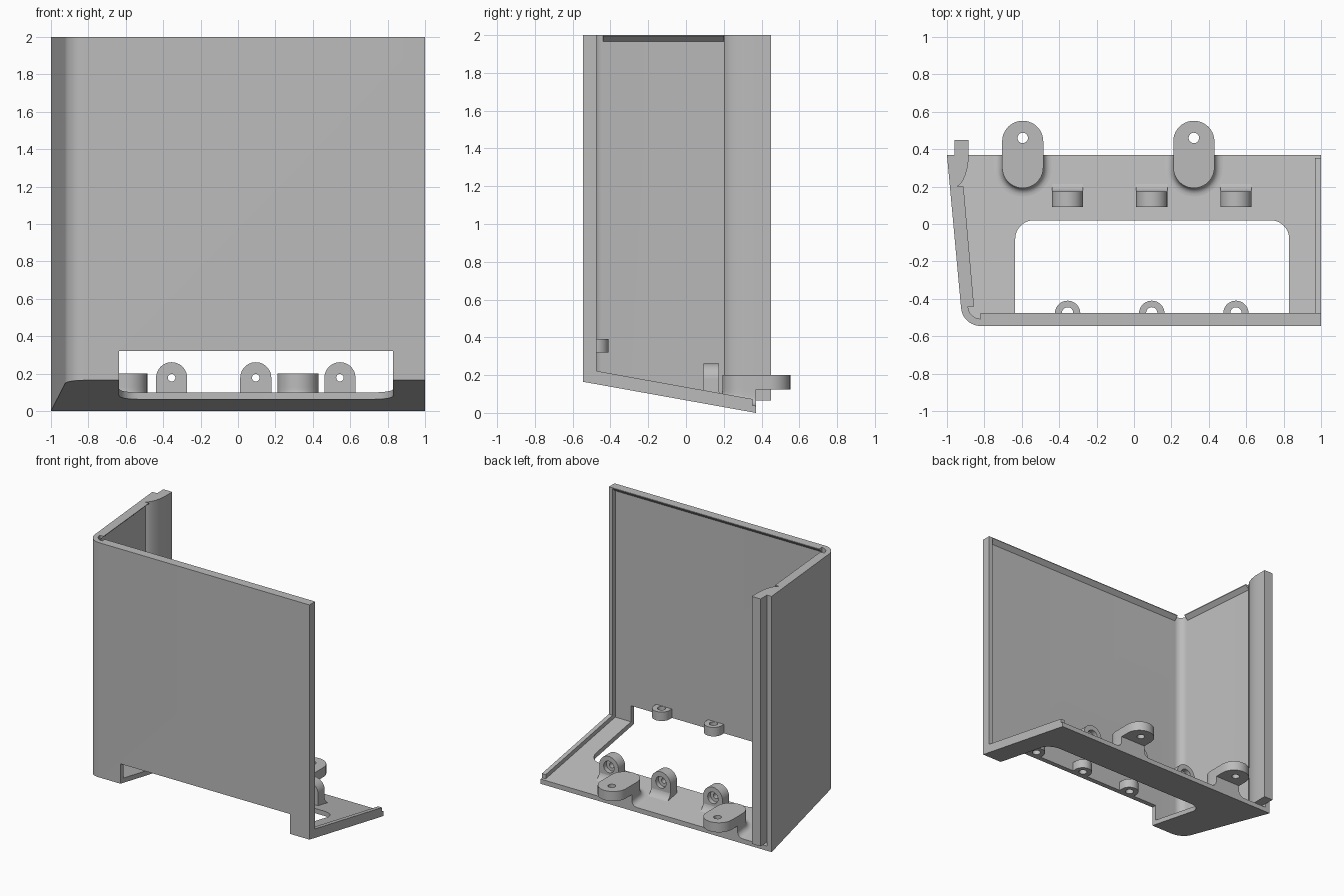
import bpy, bmesh
from math import sin, cos, radians, pi

if "Cube" in bpy.data.objects:
    bpy.data.objects.remove(bpy.data.objects["Cube"], do_unlink=True)

grey = bpy.data.materials.new("plastic_grey")
grey.use_nodes = True
COLOUR = (0.5, 0.5, 0.5, 1)
grey.diffuse_color = COLOUR
grey.node_tree.nodes["Principled BSDF"].inputs["Base Color"].default_value = COLOUR
parts = []
FLOOR = 0.037            # vertical floor thickness
BOSS_X = (-0.355, 0.095, 0.545)
TAB_X = (-0.595, 0.32)


def under(y):
    """Height of the sloping underside."""
    return 0.18 * (0.37 - y)


def loft(name, rings):
    """Skin equal rings of points and cap both ends."""
    bm = bmesh.new()
    rows = [[bm.verts.new(p) for p in ring] for ring in rings]
    n = len(rows[0])
    for a, b in zip(rows, rows[1:]):
        for i in range(n):
            j = (i + 1) % n
            bm.faces.new((a[i], a[j], b[j], b[i]))
    bm.faces.new(rows[0])
    bm.faces.new(rows[-1])
    bmesh.ops.recalc_face_normals(bm, faces=bm.faces)
    mesh = bpy.data.meshes.new(name)
    bm.to_mesh(mesh)
    bm.free()
    mesh.materials.append(grey)
    ob = bpy.data.objects.new(name, mesh)
    bpy.context.collection.objects.link(ob)
    parts.append(ob)
    return ob


def arc(cx, cy, r, start, end, steps=12):
    angles = [radians(start + (end - start) * i / steps) for i in range(steps + 1)]
    return [(cx + r * cos(a), cy + r * sin(a)) for a in angles]


def upright(name, plan, low, high):
    """Extrude a plan in z; low and high are heights or functions of y."""
    def level(h):
        return [(x, y, h(y) if callable(h) else h) for x, y in plan]
    return loft(name, [level(low), level(high)])


def along_x(name, profile, x0, x1):
    return loft(name, [[(x, y, z) for y, z in profile] for x in (x0, x1)])


def along_y(name, profile, y0, y1):
    return loft(name, [[(x, y, z) for x, z in profile] for y in (y0, y1)])


def rect(x0, x1, y0, y1):
    return [(x0, y0), (x1, y0), (x1, y1), (x0, y1)]


def cut(target, cutter):
    mod = target.modifiers.new("cut", 'BOOLEAN')
    mod.operation, mod.solver, mod.object = 'DIFFERENCE', 'EXACT', cutter
    bpy.context.view_layer.objects.active = target
    bpy.ops.object.modifier_apply(modifier=mod.name)
    parts.remove(cutter)
    bpy.data.objects.remove(cutter, do_unlink=True)


# Front and side walls with a rounded corner
outer = arc(-0.82, -0.44, 0.105, 270, 185)
inner = arc(-0.82, -0.44, 0.067, 185, 270)
walls = upright("walls",
                [(1, -0.545)] + outer + [(-1, 0.37), (-0.958, 0.37)] + inner + [(1, -0.507)],
                under, 2)
cut(walls, upright("opening_cutter", rect(-0.635, 0.83, -0.7, -0.3), -0.2, 0.32))

# Full-height flange on the free edge of the side wall
upright("side_flange",
        [(-0.96, 0.45), (-0.96, 0.21), (-0.947, 0.2), (-0.93, 0.212), (-0.915, 0.232),
         (-0.901, 0.262), (-0.891, 0.3), (-0.885, 0.34), (-0.884, 0.37), (-0.884, 0.45)],
        0.065, 2)

# Sloping floor with a round-cornered cutout open to the front
plan = [(0.83, -0.53), (1, -0.53), (1, 0.37), (-0.98, 0.37), (-0.905, -0.45),
        (-0.83, -0.53), (-0.635, -0.53)]
plan += arc(-0.535, -0.08, 0.1, 180, 90) + arc(0.73, -0.08, 0.1, 90, 0)
upright("floor", plan, under, lambda y: under(y) + FLOOR)

# Lips along the open edges
upright("floor_lip", rect(0.967, 1, -0.51, 0.352), lambda y: under(y) + 0.01,
        lambda y: under(y) + 0.07)
upright("front_edge_lip", rect(0.967, 1, -0.52, -0.475), under, 2)
along_x("front_top_lip", [(-0.52, 2), (-0.475, 2), (-0.475, 1.995), (-0.507, 1.965),
                          (-0.52, 1.965)], -0.82, 1)


def side_lip_ring(y):
    x = -0.887 - 0.0875 * (y + 0.446)
    return [(x - 0.015, y, 2), (x + 0.032, y, 2), (x + 0.032, y, 1.995),
            (x, y, 1.965), (x - 0.015, y, 1.965)]


loft("side_top_lip", [side_lip_ring(-0.44), side_lip_ring(0.2)])

for i, x in enumerate(BOSS_X, 1):
    # Upright screw bosses on the floor, counterbored from the back
    boss = along_y(f"floor_boss_{i}",
                   [(x + 0.083, 0.06)] + arc(x, 0.178, 0.083, 0, 180, 24) + [(x - 0.083, 0.06)],
                   0.092, 0.175)
    cut(boss, along_y("hole_cutter", arc(x, 0.178, 0.02, 0, 345, 23), 0, 0.3))
    cut(boss, along_y("bore_cutter", arc(x, 0.178, 0.045, 0, 345, 23), 0.14, 0.3))
    fillet = arc(0.245, 0.13, 0.072, 180, 270, 8)
    along_x(f"floor_boss_fillet_{i}", [(0.16, 0.04)] + [(0.16, 0.13)] + fillet + [(0.245, 0.04)],
            x - 0.083, x + 0.083)

    # Small flat bosses on the front wall above the opening
    wall_boss = upright(f"wall_boss_{i}",
                        [(x + 0.068, -0.52)] + arc(x, -0.478, 0.068, 0, 180, 20)
                        + [(x - 0.068, -0.52)], 0.32, 0.39)
    cut(wall_boss, upright("hole_cutter", arc(x, -0.475, 0.03, 0, 345, 23), 0.2, 0.5))

for i, x in enumerate(TAB_X, 1):
    # Overhanging mounting tabs with a round hole
    tab = upright(f"mounting_tab_{i}",
                  arc(x, 0.302, 0.11, 180, 360, 20) + arc(x, 0.442, 0.11, 0, 180, 20),
                  0.125, 0.2)
    cut(tab, upright("hole_cutter", arc(x, 0.46, 0.028, 0, 345, 23), 0, 0.4))

    # Columns under the tabs, flaring into the floor
    rings = []
    for step in range(7):
        a = step / 6 * pi / 2
        r = 0.11 + 0.045 * (1 - sin(a))
        h = FLOOR + 0.045 * (1 - cos(a))
        ring = [(x + r, 0.37)] + arc(x, 0.302, r, 360, 180, 20) + [(x - r, 0.37)]
        rings.append([(px, py, under(py) + h) for px, py in ring])
    rings.append([(px, py, 0.13) for px, py, pz in rings[-1]])
    loft(f"tab_column_{i}", rings)

# Smooth the rounded faces, keep the edges sharp
bpy.ops.object.select_all(action='DESELECT')
for ob in parts:
    ob.select_set(True)
bpy.context.view_layer.objects.active = parts[0]
bpy.ops.object.shade_smooth_by_angle(angle=radians(30))
